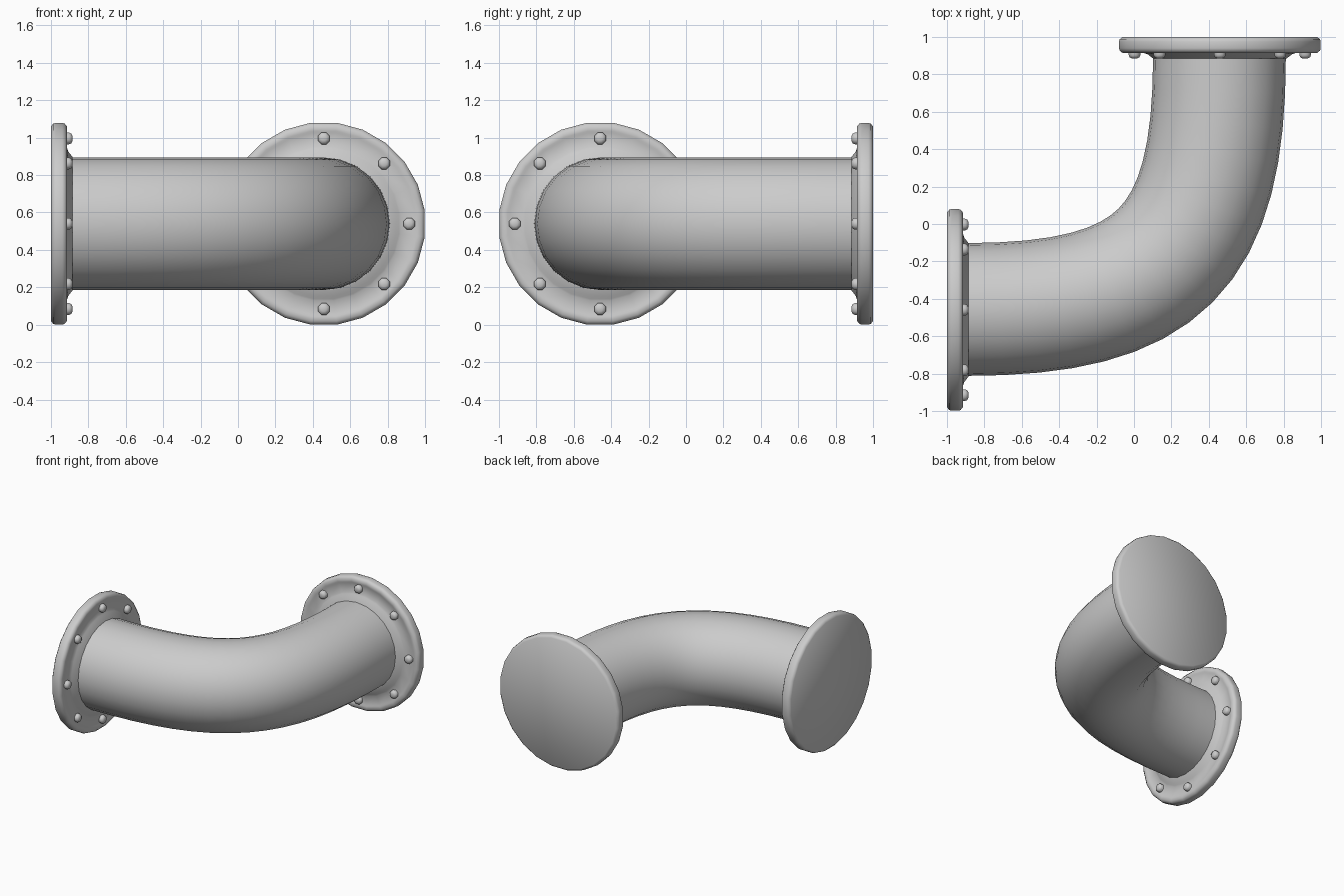
import bpy, bmesh, math
from mathutils import Matrix, Vector

if "Cube" in bpy.data.objects:
    bpy.data.objects.remove(bpy.data.objects["Cube"])

C, Z = 0.457, 0.54      # pipe axis offset and height
N = 24                  # sides of all round parts
PIPE_R = 0.355


def finish(bm, name, angle=35):
    bmesh.ops.recalc_face_normals(bm, faces=bm.faces)
    me = bpy.data.meshes.new(name)
    bm.to_mesh(me)
    bm.free()
    ob = bpy.data.objects.new(name, me)
    bpy.context.collection.objects.link(ob)
    bpy.ops.object.select_all(action='DESELECT')
    ob.select_set(True)
    bpy.context.view_layer.objects.active = ob
    bpy.ops.object.shade_smooth_by_angle(angle=math.radians(angle))
    return ob


def skin(bm, rings):
    """Bridge successive rings of verts and cap both ends."""
    n = len(rings[0])
    for a, b in zip(rings, rings[1:]):
        for i in range(n):
            j = (i + 1) % n
            bm.faces.new((a[i], a[j], b[j], b[i]))
    bm.faces.new(rings[0])
    bm.faces.new(rings[-1])


def lathe(bm, profile, n, mat):
    """Turn (radius, height) points around local z, placed by mat."""
    rings = []
    for r, h in profile:
        rings.append([bm.verts.new(mat @ Vector((
            r * math.cos(math.tau * (i + 0.5) / n),
            r * math.sin(math.tau * (i + 0.5) / n), h))) for i in range(n)])
    skin(bm, rings)


# Bent pipe swept along a Bezier path
P = [Vector(p) for p in ((-0.9, -C, Z), (0.14, -C, Z), (C, -0.14, Z), (C, 0.9, Z))]
bm = bmesh.new()
rings = []
STEPS = 16
up = Vector((0, 0, 1))
for k in range(STEPS + 1):
    t = k / STEPS
    s = 1 - t
    pos = s**3 * P[0] + 3*s*s*t * P[1] + 3*s*t*t * P[2] + t**3 * P[3]
    tan = (s*s * (P[1] - P[0]) + 2*s*t * (P[2] - P[1]) + t*t * (P[3] - P[2])).normalized()
    side = tan.cross(up)
    rings.append([bm.verts.new(pos + PIPE_R * (side * math.cos(a) + up * math.sin(a)))
                  for a in (math.tau * i / N for i in range(N))])
skin(bm, rings)
finish(bm, "bent_pipe")

# Flanges with weld collar, and eight domed bolts on each
FLANGE = [(0.525, 0.0), (0.54, 0.012), (0.544, 0.025), (0.544, 0.06), (0.54, 0.073),
          (0.525, 0.085), (0.50, 0.085), (0.49, 0.081), (0.415, 0.081),
          (0.405, 0.088), (0.39, 0.092), (0.36, 0.115), (0.345, 0.115)]
BOLT = [(0.034, 0.075), (0.034, 0.097), (0.028, 0.109), (0.014, 0.115)]
ENDS = {
    "inlet": Matrix.Translation((-1, -C - 0.002, Z)) @ Matrix.Rotation(math.pi / 2, 4, 'Y'),
    "outlet": Matrix.Translation((C + 0.002, 1, Z)) @ Matrix.Rotation(math.pi / 2, 4, 'X'),
}
for end, mat in ENDS.items():
    bm = bmesh.new()
    lathe(bm, FLANGE, N, mat)
    finish(bm, end + "_flange", 50)
    bm = bmesh.new()
    for i in range(8):
        a = math.tau * i / 8
        lathe(bm, BOLT, 8, mat @ Matrix.Translation((0.456 * math.cos(a), 0.456 * math.sin(a), 0)))
    finish(bm, end + "_bolts", 50)
